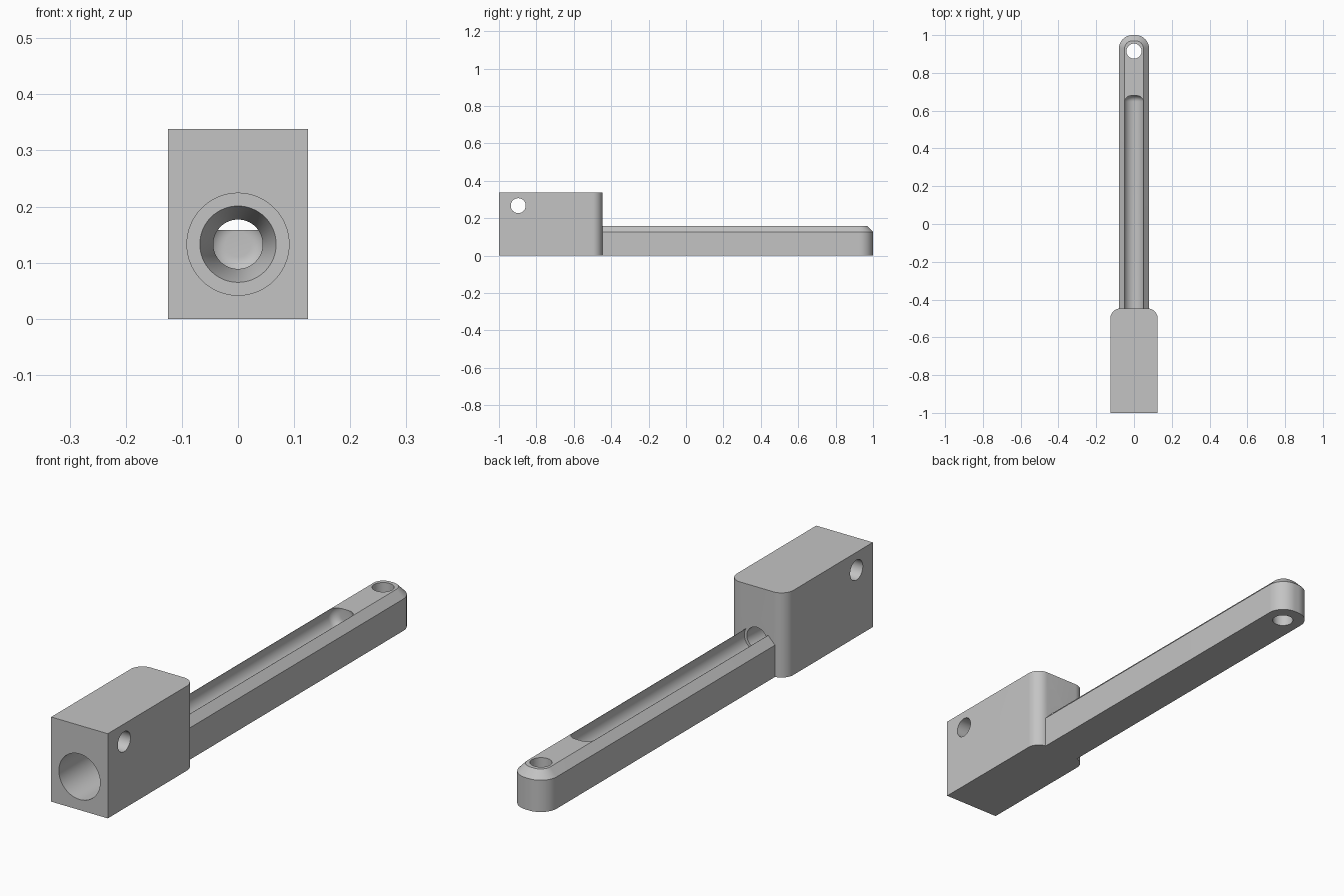
import bpy, bmesh
from math import sin, cos, pi
from mathutils import Vector

if "Cube" in bpy.data.objects:
    bpy.data.objects.remove(bpy.data.objects["Cube"])

grey = bpy.data.materials.new("plain_grey")
grey.use_nodes = True
colour = (0.55, 0.55, 0.55, 1)
grey.diffuse_color = colour
grey.node_tree.nodes["Principled BSDF"].inputs["Base Color"].default_value = colour


def loft(name, rings):
    """Closed solid skinned over matching rings of points."""
    bm = bmesh.new()
    loops = [[bm.verts.new(p) for p in ring] for ring in rings]
    n = len(loops[0])
    for a, b in zip(loops, loops[1:]):
        for i in range(n):
            j = (i + 1) % n
            bm.faces.new((a[i], a[j], b[j], b[i]))
    bm.faces.new(loops[0])
    bm.faces.new(loops[-1])
    bmesh.ops.recalc_face_normals(bm, faces=bm.faces)
    mesh = bpy.data.meshes.new(name)
    bm.to_mesh(mesh)
    bm.free()
    mesh.materials.append(grey)
    obj = bpy.data.objects.new(name, mesh)
    bpy.context.collection.objects.link(obj)
    return obj


def lathe(name, profile, centre, axis, segments=64):
    """Turned solid: profile of (radius, distance along axis)."""
    axis = Vector(axis)
    u = axis.orthogonal().normalized()
    v = axis.cross(u)
    angles = [2 * pi * i / segments for i in range(segments)]
    return loft(name, [[Vector(centre) + axis * d + r * (u * cos(a) + v * sin(a))
                        for a in angles] for r, d in profile])


def outline(half, back, tip, radius, z, steps=16):
    """Rectangle in plan with its two far corners rounded."""
    pts = [(-half, back, z), (half, back, z)]
    for side, start in ((1, 0), (-1, pi / 2)):
        for i in range(steps + 1):
            a = start + pi / 2 * i / steps
            pts.append((side * (half - radius) + radius * cos(a),
                        tip - radius + radius * sin(a), z))
    return pts


def combine(target, tool, operation):
    mod = target.modifiers.new("combine", 'BOOLEAN')
    mod.operation, mod.solver, mod.object = operation, 'EXACT', tool
    bpy.context.view_layer.objects.active = target
    bpy.ops.object.modifier_apply(modifier=mod.name)
    bpy.data.objects.remove(tool)


# Long arm with a chamfered top edge and rounded tip
arm = loft("arm", [outline(0.08, -0.48, 1.0, 0.072, 0),
                   outline(0.08, -0.48, 1.0, 0.072, 0.127),
                   outline(0.05, -0.48, 0.97, 0.042, 0.158)])

# Round-bottomed groove with a filleted far end
bore_z, groove_r, fillet = 0.133, 0.055, 0.032
groove_end = [(groove_r - fillet + fillet * cos(a), 0.68 - fillet + fillet * sin(a))
              for a in (pi / 2 * i / 10 for i in range(11))]
groove = lathe("groove", [(groove_r, -0.5)] + groove_end, (0, 0, bore_z), (0, 1, 0))
combine(arm, groove, 'DIFFERENCE')

# Vertical hole at the tip
combine(arm, lathe("tip_hole", [(0.04, -0.1), (0.04, 0.3)], (0, 0.915, 0), (0, 0, 1)),
        'DIFFERENCE')

# Block with rounded rear corners, joined to the arm
body = loft("socket_block_with_arm", [outline(0.125, -1.0, -0.447, 0.052, z) for z in (0, 0.338)])
combine(body, arm, 'UNION')

# Stepped, tapered bore running through the block
bore = [(0.091, -1.1), (0.091, -0.65), (0.068, -0.65), (0.044, -0.58), (0.044, -0.42)]
combine(body, lathe("bore", bore, (0, 0, bore_z), (0, 1, 0)), 'DIFFERENCE')

# Cross hole through the block
combine(body, lathe("cross_hole", [(0.04, -0.2), (0.04, 0.2)], (0, -0.897, 0.267), (1, 0, 0)),
        'DIFFERENCE')

bpy.ops.object.select_all(action='DESELECT')
body.select_set(True)
bpy.context.view_layer.objects.active = body
bpy.ops.object.shade_smooth_by_angle(angle=pi / 6)
